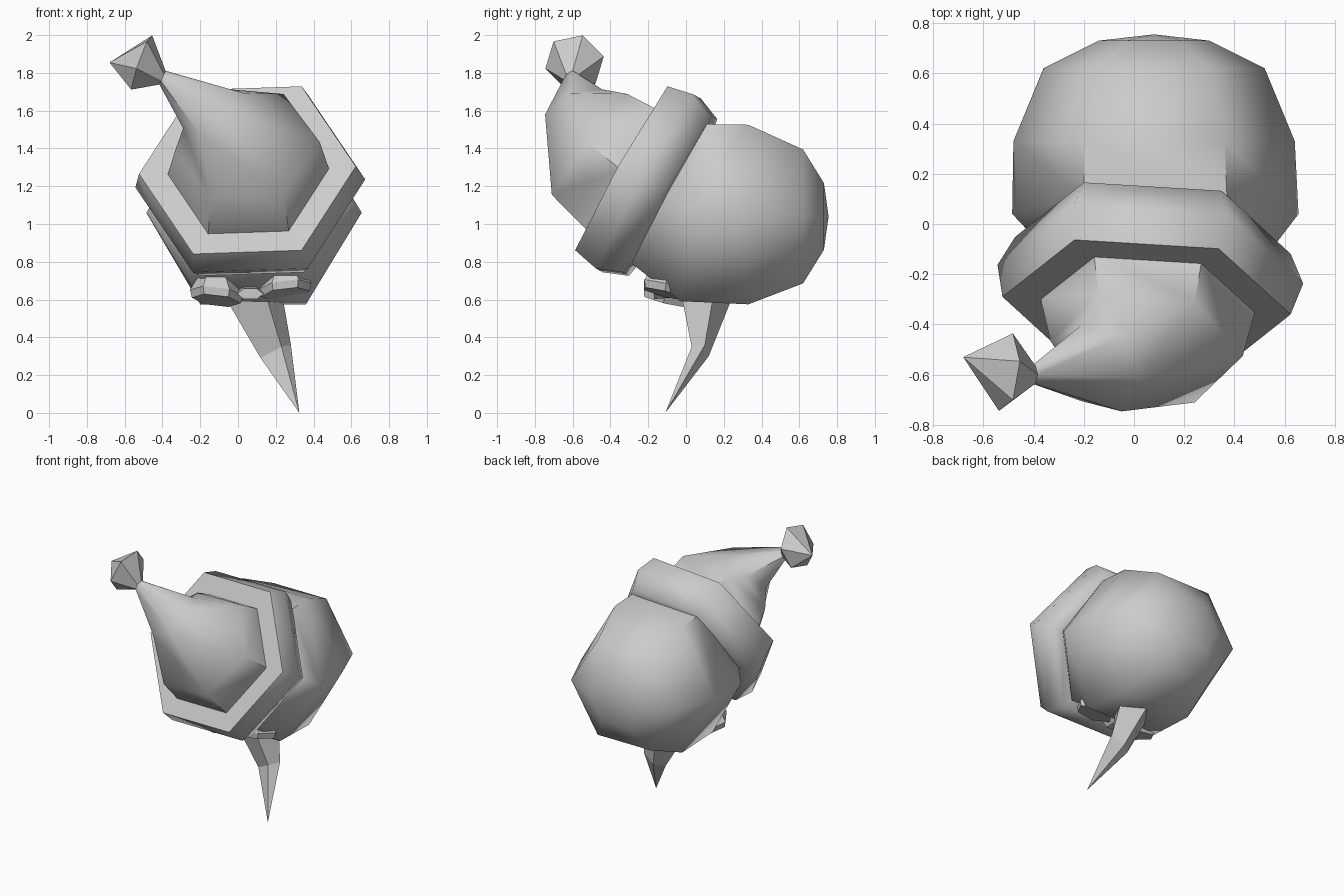
import bpy, bmesh, math
from mathutils import Vector

if "Cube" in bpy.data.objects:
    bpy.data.objects.remove(bpy.data.objects["Cube"])


def finish(name, bm, smooth=None):
    bmesh.ops.remove_doubles(bm, verts=bm.verts, dist=0.0005)
    bmesh.ops.recalc_face_normals(bm, faces=bm.faces)
    me = bpy.data.meshes.new(name)
    bm.to_mesh(me)
    bm.free()
    ob = bpy.data.objects.new(name, me)
    bpy.context.collection.objects.link(ob)
    if smooth:
        bpy.ops.object.select_all(action='DESELECT')
        ob.select_set(True)
        bpy.context.view_layer.objects.active = ob
        bpy.ops.object.shade_smooth_by_angle(angle=math.radians(smooth))
    return ob


def ring(center, axis, r, squash=1.0, n=6):
    # polygon across an axis, first corner towards +x
    a = Vector(axis).normalized()
    u = (Vector((1, 0, 0)) - a * a.x).normalized()
    v = u.cross(a)
    return [Vector(center) + r * (math.cos(t) * u + squash * math.sin(t) * v)
            for t in (2 * math.pi * i / n for i in range(n))]


def loft(name, rings, smooth=None, caps=True):
    bm = bmesh.new()
    vs = [[bm.verts.new(p) for p in r] for r in rings]
    for a, b in zip(vs, vs[1:]):
        n = max(len(a), len(b))
        for i in range(n):
            j = (i + 1) % n
            if len(b) == 1:
                bm.faces.new((a[i], a[j], b[0]))
            elif len(a) == 1:
                bm.faces.new((a[0], b[j], b[i]))
            else:
                bm.faces.new((a[i], a[j], b[j], b[i]))
    if caps:
        for r in (vs[0], vs[-1]):
            if len(r) > 2:
                bm.faces.new(r)
    return finish(name, bm, smooth)


F = (0, -1, 0)
HAT = Vector((-0.07, -0.87, 0.49)).normalized()

# six-sided rounded head, back pole to brim
loft("head", [
    [Vector((0.08, 0.755, 1.04))],
    ring((0.08, 0.73, 1.04), F, 0.22, 0.93),
    ring((0.08, 0.62, 1.04), F, 0.44, 0.93),
    ring((0.08, 0.33, 1.05), F, 0.56, 0.98),
    ring((0.085, 0.04, 1.06), (0, -1, 0.15), 0.57, 0.96),
    ring((0.07, -0.07, 1.145), HAT, 0.48),
], 58)

# thick hat brim, bevelled hexagonal band
loft("hat_brim", [
    ring((0.075, -0.07, 1.145), HAT, 0.47),
    ring((0.075, -0.085, 1.15), HAT, 0.55),
    ring((0.065, -0.20, 1.215), HAT, 0.61),
    ring((0.05, -0.325, 1.285), HAT, 0.575),
    ring((0.055, -0.325, 1.28), HAT, 0.43),
], 61)

# drooping hat bag that narrows to a neck
NECK = ring((-0.40, -0.60, 1.775), (-0.9, 0, 0.4), 0.04)
loft("hat_bag", [
    ring((0.055, -0.315, 1.27), HAT, 0.43),
    ring((0.05, -0.495, 1.41), (-0.10, -0.80, 0.60), 0.385),
    ring((-0.13, -0.575, 1.60), (-0.5, -0.32, 0.72), 0.19),
    NECK,
], 58)

# faceted pompom
loft("pompom", [
    NECK,
    ring((-0.51, -0.59, 1.855), (-0.93, 0.1, 0.33), 0.16),
    [Vector((-0.68, -0.53, 1.855))],
])

# moustache: two hexagonal lobes facing downwards, with a knot between
for side, x, dz, roll in (("left", -0.115, 0.0, -0.12), ("right", 0.25, 0.035, 0.12)):
    axis = (roll, -0.25, -0.97)
    loft("moustache_" + side, [
        ring((x, -0.115, 0.595 + dz), axis, 0.13, 0.95),
        ring((x, -0.11, 0.635 + dz), axis, 0.14, 0.95),
        ring((x, -0.11, 0.73 + dz), axis, 0.085, 0.9),
    ])
loft("moustache_knot", [
    ring((0.065, -0.17, 0.63), F, 0.07, 0.45),
    ring((0.065, -0.02, 0.65), F, 0.07, 0.6),
])

# pointed beard
loft("beard", [
    [Vector(p) for p in ((-0.09, 0.04, 0.65), (0.14, -0.03, 0.65),
                         (0.23, 0.15, 0.65), (0.06, 0.26, 0.65))],
    [Vector(p) for p in ((0.12, 0.07, 0.29), (0.23, 0.03, 0.35),
                         (0.28, 0.10, 0.36), (0.19, 0.12, 0.30))],
    [Vector((0.325, -0.11, 0.0))],
])
